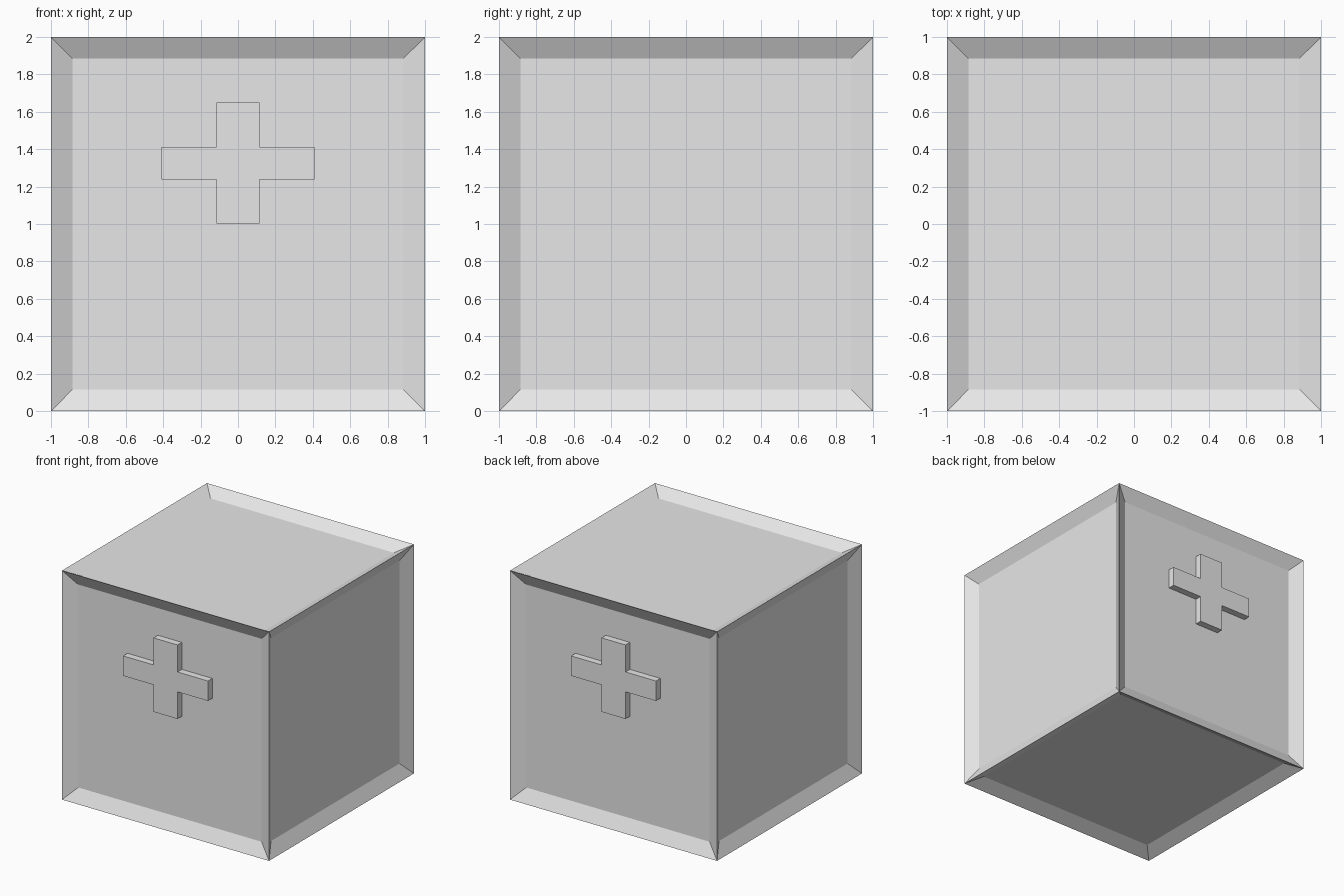
import bpy
import bmesh
from mathutils import Vector

if "Cube" in bpy.data.objects:
    bpy.data.objects.remove(bpy.data.objects["Cube"], do_unlink=True)

SIZE = 2.0        # outer edge length
BORDER = 0.114    # frame width around each panel
DEPTH = 0.06      # panel recess
EMBED = 0.02      # how far each cross sinks into its panel

grey = bpy.data.materials.new("plain grey")
grey.use_nodes = True
grey.diffuse_color = (0.8, 0.8, 0.8, 1)
grey.node_tree.nodes["Principled BSDF"].inputs["Base Color"].default_value = (0.8, 0.8, 0.8, 1)


def add_object(name, bm, location):
    bmesh.ops.recalc_face_normals(bm, faces=bm.faces)
    mesh = bpy.data.meshes.new(name)
    bm.to_mesh(mesh)
    bm.free()
    mesh.materials.append(grey)
    obj = bpy.data.objects.new(name, mesh)
    obj.location = location
    bpy.context.collection.objects.link(obj)
    return obj


# Box with a recessed panel on all six sides
bm = bmesh.new()
bmesh.ops.create_cube(bm, size=SIZE)
panels = list(bm.faces)
bmesh.ops.inset_individual(bm, faces=panels, thickness=BORDER, use_even_offset=True)
for panel in panels:
    bmesh.ops.translate(bm, verts=panel.verts, vec=-DEPTH * panel.normal.copy())
add_object("panelled_box", bm, (0, 0, SIZE / 2))


def add_cross(name, side):
    """Raised cross, flush with the frame on the front (-1) or back (+1)."""
    arm, post = (0.41, 0.087), (0.116, 0.323)    # half width, half height
    quarter = [arm, (post[0], arm[1]), post]
    outline = []
    for sx, sz, step in ((1, 1, 1), (-1, 1, -1), (-1, -1, 1), (1, -1, -1)):
        outline += [(sx * x, sz * z) for x, z in quarter[::step]]
    bm = bmesh.new()
    face = bm.faces.new([bm.verts.new((x, 0, z)) for x, z in outline])
    ext = bmesh.ops.extrude_face_region(bm, geom=[face], use_keep_orig=True)
    top = [v for v in ext["geom"] if isinstance(v, bmesh.types.BMVert)]
    bmesh.ops.translate(bm, verts=top, vec=Vector((0, -side * (DEPTH + EMBED), 0)))
    add_object(name, bm, (0, side * SIZE / 2, 1.326))


# Crosses on the front and back panels
add_cross("front_cross", -1)
add_cross("back_cross", 1)
